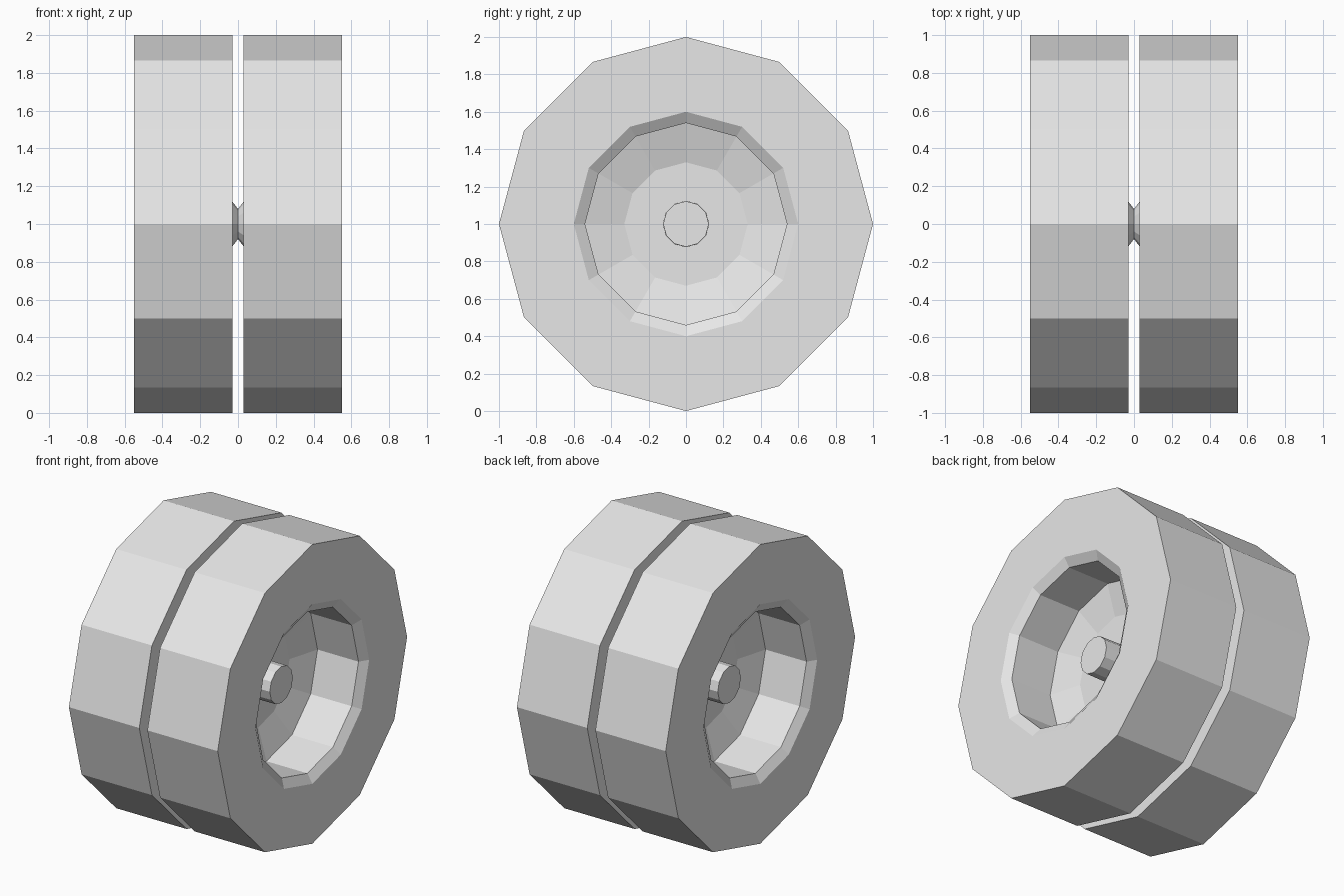
import bpy, bmesh
from math import sin, cos, pi

cube = bpy.data.objects.get("Cube")
if cube:
    bpy.data.objects.remove(cube)

grey = bpy.data.materials.new("light_grey")
grey.use_nodes = True
colour = (0.8, 0.8, 0.8, 1)
grey.diffuse_color = colour
grey.node_tree.nodes["Principled BSDF"].inputs["Base Color"].default_value = colour

SIDES = 12


def lathe(name, profile, side=1):
    """Spin (x, radius) points about the axle line; ends are capped."""
    bm = bmesh.new()
    rings = []
    for x, r in profile:
        rings.append([bm.verts.new((side * x, r * sin(2 * pi * i / SIDES),
                                    1 + r * cos(2 * pi * i / SIDES)))
                      for i in range(SIDES)])
    for a, b in zip(rings, rings[1:]):
        for i in range(SIDES):
            j = (i + 1) % SIDES
            bm.faces.new((a[i], a[j], b[j], b[i]))
    bm.faces.new(rings[0])
    bm.faces.new(rings[-1])
    bmesh.ops.recalc_face_normals(bm, faces=bm.faces)
    mesh = bpy.data.meshes.new(name)
    bm.to_mesh(mesh)
    bm.free()
    mesh.materials.append(grey)
    obj = bpy.data.objects.new(name, mesh)
    bpy.context.collection.objects.link(obj)


# Tyre with chamfered lip, straight well and dished centre
wheel = [(0.03, 1), (0.55, 1), (0.55, 0.6), (0.513, 0.54),
         (0.21, 0.54), (0.15, 0.33)]
# Axle stub that narrows between the wheels
hub = [(0, 0.08), (0.035, 0.125), (0.32, 0.122)]

for label, side in (("left", 1), ("right", -1)):
    lathe(label + "_wheel", wheel, side)
    lathe(label + "_hub", hub, side)
